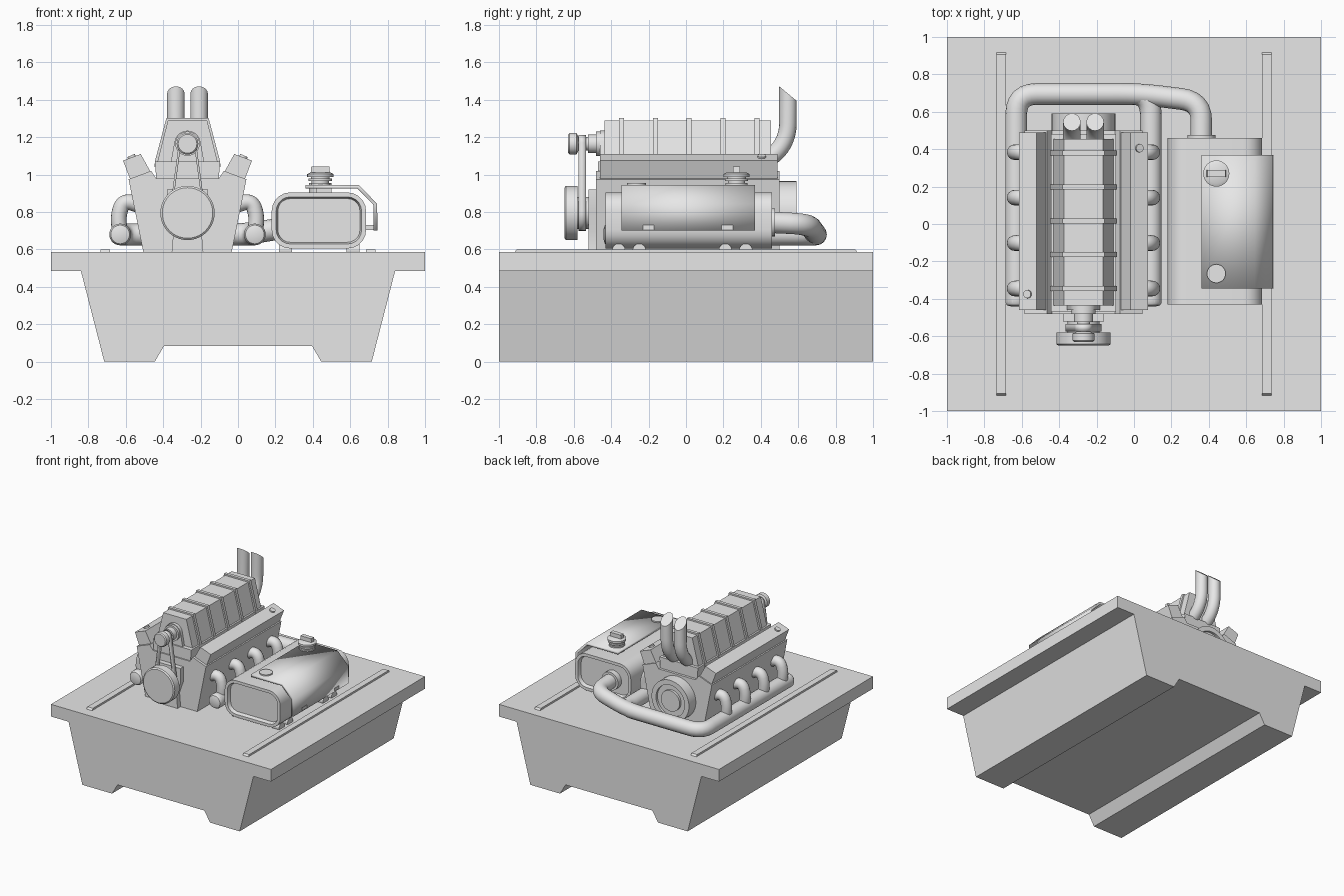
import bpy, bmesh, math
from mathutils import Vector

if "Cube" in bpy.data.objects:
    bpy.data.objects.remove(bpy.data.objects["Cube"])

grey = bpy.data.materials.new("plain_grey")
grey.diffuse_color = (0.8, 0.8, 0.8, 1)
grey.use_nodes = True
grey.node_tree.nodes["Principled BSDF"].inputs["Base Color"].default_value = grey.diffuse_color
CX = -0.27                       # engine centre line
ALONG_Y = (-math.pi / 2, 0, 0)   # turns a lathed part to point along +y


def finish(name, bm, loc=(0, 0, 0), rot=(0, 0, 0), recalc=True):
    if recalc:
        bmesh.ops.recalc_face_normals(bm, faces=bm.faces[:])
    me = bpy.data.meshes.new(name)
    bm.to_mesh(me)
    bm.free()
    me.materials.append(grey)
    me.shade_smooth()
    me.set_sharp_from_angle(angle=math.radians(32))
    ob = bpy.data.objects.new(name, me)
    ob.location, ob.rotation_euler = loc, rot
    bpy.context.collection.objects.link(ob)
    return ob


def prism_bm(pts, t0, t1, axis="y", caps=True, closed=True):
    """Extrude a 2D profile along y (points are x,z) or x (points are y,z)."""
    bm = bmesh.new()
    put = (lambda a, b, t: (a, t, b)) if axis == "y" else (lambda a, b, t: (t, a, b))
    r0 = [bm.verts.new(put(a, b, t0)) for a, b in pts]
    r1 = [bm.verts.new(put(a, b, t1)) for a, b in pts]
    n = len(pts)
    for i in range(n if closed else n - 1):
        j = (i + 1) % n
        bm.faces.new((r0[i], r0[j], r1[j], r1[i]))
    if caps:
        bm.faces.new(r0)
        bm.faces.new(r1[::-1])
    return bm


def prism(name, pts, t0, t1, axis="y"):
    return finish(name, prism_bm(pts, t0, t1, axis))


def sheet(name, pts, t0, t1, thick, closed):
    ob = finish(name, prism_bm(pts, t0, t1, caps=False, closed=closed))
    mod = ob.modifiers.new("thickness", "SOLIDIFY")
    mod.thickness, mod.offset = thick, 0
    return ob


def box(name, x0, x1, y0, y1, z0, z1):
    return prism(name, [(x0, z0), (x1, z0), (x1, z1), (x0, z1)], y0, y1)


def sym(half):
    """Mirror a right-hand half profile about the engine centre line."""
    return [(CX + x, z) for x, z in half] + [(CX - x, z) for x, z in reversed(half)]


def lathe(name, profile, loc, rot=(0, 0, 0), n=28):
    bm = bmesh.new()
    vs = [bm.verts.new((r, 0, h)) for r, h in profile]
    es = [bm.edges.new(p) for p in zip(vs, vs[1:])]
    bmesh.ops.spin(bm, geom=vs + es, cent=(0, 0, 0), axis=(0, 0, 1),
                   angle=2 * math.pi, steps=n, use_merge=True)
    bmesh.ops.remove_doubles(bm, verts=bm.verts[:], dist=1e-5)
    return finish(name, bm, loc, rot)


def capsule(z1, r1, z2, r2, n=14):
    """Outline around an upper and a lower circle."""
    a = math.asin((r2 - r1) / (z1 - z2))
    out = []
    for z, r, s, e in ((z1, r1, a, math.pi - a), (z2, r2, math.pi - a, 2 * math.pi + a)):
        for i in range(n + 1):
            t = s + (e - s) * i / n
            out.append((CX + r * math.cos(t), z + r * math.sin(t)))
    return out


def tube_bm(pts, radius, bend, n=6):
    """Sweep a round pipe along points with rounded corners."""
    P = [Vector(p) for p in pts]
    path = [P[0]]
    for a, b, c in zip(P, P[1:], P[2:]):
        s = b + (a - b).normalized() * min(bend, (a - b).length * 0.49)
        e = b + (c - b).normalized() * min(bend, (c - b).length * 0.49)
        for i in range(n + 1):
            t = i / n
            path.append(s * (1 - t) ** 2 + b * 2 * t * (1 - t) + e * t * t)
    path.append(P[-1])
    cu = bpy.data.curves.new("path", "CURVE")
    cu.dimensions, cu.bevel_depth, cu.bevel_resolution = "3D", radius, 6
    cu.use_fill_caps = True
    sp = cu.splines.new("POLY")
    sp.points.add(len(path) - 1)
    for p, v in zip(sp.points, path):
        p.co = (*v, 1)
    ob = bpy.data.objects.new("path", cu)
    bpy.context.collection.objects.link(ob)
    dg = bpy.context.evaluated_depsgraph_get()
    bm = bmesh.new()
    bm.from_mesh(ob.evaluated_get(dg).to_mesh())
    bpy.data.objects.remove(ob)
    bmesh.ops.remove_doubles(bm, verts=bm.verts[:], dist=1e-5)
    return bm


# Base block with overhanging lip and floor channel
half = [(0.395, 0.085), (0.445, 0), (0.715, 0), (0.84, 0.485), (1, 0.485), (1, 0.585)]
prism("base", half + [(-x, z) for x, z in reversed(half)], -1, 1)
for s in (-1, 1):
    prism("deck_rail", [(-0.92, 0.58), (0.92, 0.58), (0.905, 0.6), (-0.905, 0.6)],
          s * 0.71 - 0.025, s * 0.71 + 0.025, "x")

# Engine block, intake and ribbed blower
prism("engine_block", sym([(0.235, 0.58), (0.315, 0.975), (0.195, 1.02), (0.168, 0.98)]), -0.48, 0.5)
prism("intake", sym([(0.165, 0.96), (0.175, 1.07)]), -0.47, 0.48)
prism("blower", sym([(0.168, 1.04), (0.105, 1.29)]), -0.435, 0.455)
for i in range(5):
    y = -0.345 + i * 0.181
    prism("blower_rib", sym([(0.178, 1.04), (0.172, 1.08), (0.113, 1.302)]), y - 0.013, y + 0.013)
prism("blower_front_cover", capsule(1.165, 0.07, 1.0, 0.1), -0.46, -0.43)
prism("timing_cover", sym([(0.085, 0.58), (0.075, 0.7), (0.11, 0.8), (0.11, 0.92)]), -0.52, -0.47)

# Pulleys, belt and rear housing
lathe("crank_pulley", [(0, 0), (0.135, 0), (0.145, 0.008), (0.145, 0.07), (0.085, 0.07),
                       (0.085, 0.17), (0, 0.17)], (CX, -0.65, 0.795), ALONG_Y, 40)
lathe("blower_pulley", [(0, 0), (0.05, 0), (0.058, 0.008), (0.058, 0.045), (0.036, 0.055),
                        (0.036, 0.105), (0.05, 0.105), (0.05, 0.15), (0.065, 0.15),
                        (0.065, 0.21), (0, 0.21)], (CX, -0.63, 1.165), ALONG_Y)
sheet("belt", capsule(1.165, 0.04, 0.795, 0.09), -0.575, -0.535, 0.012, True)
lathe("rear_housing", [(0, -0.02), (0.17, -0.02), (0.17, 0.09), (0.13, 0.09), (0.13, 0.07),
                       (0.085, 0.07), (0.085, 0.09), (0, 0.09)], (CX, 0.5, 0.795), ALONG_Y, 40)

# Both cylinder banks: valve cover, filler plug, exhaust headers and manifold
for s in (-1, 1):
    prism("valve_cover", [(CX + s * x, z) for x, z in
          ((0.345, 1.075), (0.25, 1.11), (0.195, 1.01), (0.302, 0.965))], -0.46, 0.49)
    lathe("valve_cover_plug", [(0, -0.01), (0.022, -0.01), (0.022, 0.01), (0, 0.01)],
          (CX + s * 0.298, 0.015 + s * 0.39, 1.093), (0, s * 0.42, 0), 16)
    for i in range(4):
        y = -0.345 + i * 0.243
        finish("exhaust_header", tube_bm([(CX + s * 0.24, y, 0.83), (CX + s * 0.34, y, 0.865),
               (CX + s * 0.372, y, 0.78), (CX + s * 0.36, y, 0.68)], 0.042, 0.06))
    x = CX + s * 0.36
    lathe("manifold_end", [(0.058, 0.02), (0.058, 0), (0.05, -0.014), (0.03, -0.02), (0, -0.021)],
          (x, -0.42, 0.68), ALONG_Y)
    route = [(x, -0.42, 0.68), (x, 0.695, 0.68)]
    if s < 0:
        route += [(0.04, 0.695, 0.68), (0.36, 0.655, 0.735), (0.36, 0.45, 0.745)]
    else:
        route += [(x - 0.2, 0.695, 0.68)]
    finish("exhaust_pipe", tube_bm(route, 0.058, 0.11))

# Twin upright stacks with slanted tops
for s in (-1, 1):
    x = CX + s * 0.062
    bm = tube_bm([(x, 0.42, 1.07), (x, 0.5, 1.13), (x, 0.545, 1.22), (x, 0.545, 1.6)], 0.047, 0.06)
    bmesh.ops.bisect_plane(bm, geom=bm.verts[:] + bm.edges[:] + bm.faces[:],
                           plane_co=(x, 0.545, 1.433), plane_no=(0, 0.64, 0.77), clear_outer=True)
    bmesh.ops.holes_fill(bm, edges=[e for e in bm.edges if e.is_boundary], sides=0)
    finish("upright_stack", bm)

# Silencer tank with recessed ends
outline = []
for cx, cz, start in ((0.585, 0.805, 0), (0.28, 0.805, 90), (0.28, 0.705, 180), (0.585, 0.705, 270)):
    for i in range(6):
        t = math.radians(start + 18 * i)
        outline.append((cx + 0.1 * math.cos(t), cz + 0.1 * math.sin(t)))
bm = prism_bm(outline, -0.43, 0.46)
bmesh.ops.recalc_face_normals(bm, faces=bm.faces[:])
ends = [f for f in bm.faces if len(f.verts) > 4]
bmesh.ops.inset_individual(bm, faces=ends, thickness=0.024)
bmesh.ops.inset_individual(bm, faces=ends, thickness=0.009, depth=-0.03)
finish("tank", bm, recalc=False)
lathe("tank_flange", [(0, -0.04), (0.075, -0.04), (0.075, 0.015), (0, 0.015)], (0.36, 0.46, 0.745), ALONG_Y)
for x in (0.22, 0.58):
    for y in (-0.36, -0.25, 0.21, 0.32):
        lathe("tank_foot", [(0, 0), (0.036, 0), (0.036, 0.07), (0, 0.07)],
              (x, y, 0.595), (0, math.pi / 2, 0), 16)

# Bent heat shield on brackets
sheet("heat_shield", [(0.36, 0.935), (0.642, 0.935), (0.735, 0.84), (0.735, 0.70)],
      -0.345, 0.37, 0.02, False)
for y in (-0.2, 0.22):
    box("shield_side_bracket", 0.66, 0.745, y - 0.03, y + 0.03, 0.705, 0.73)
    box("shield_top_bracket", 0.42, 0.5, y - 0.03, y + 0.03, 0.9, 0.93)

# Filler cap with grip, and blanking disc
lathe("filler_cap", [(0, 0.9), (0.06, 0.9), (0.06, 0.955), (0.046, 0.955), (0.046, 0.965),
                     (0.062, 0.965), (0.062, 0.978), (0.05, 0.978), (0.05, 0.987), (0.07, 0.987),
                     (0.07, 1.003), (0.052, 1.012), (0, 1.012)], (0.44, 0.27, 0))
prism("cap_grip", [(0.388, 1.005), (0.492, 1.005), (0.488, 1.043), (0.392, 1.043)], 0.252, 0.288)
lathe("shield_disc", [(0, 0.93), (0.05, 0.93), (0.05, 0.955), (0, 0.955)], (0.44, -0.265, 0))
